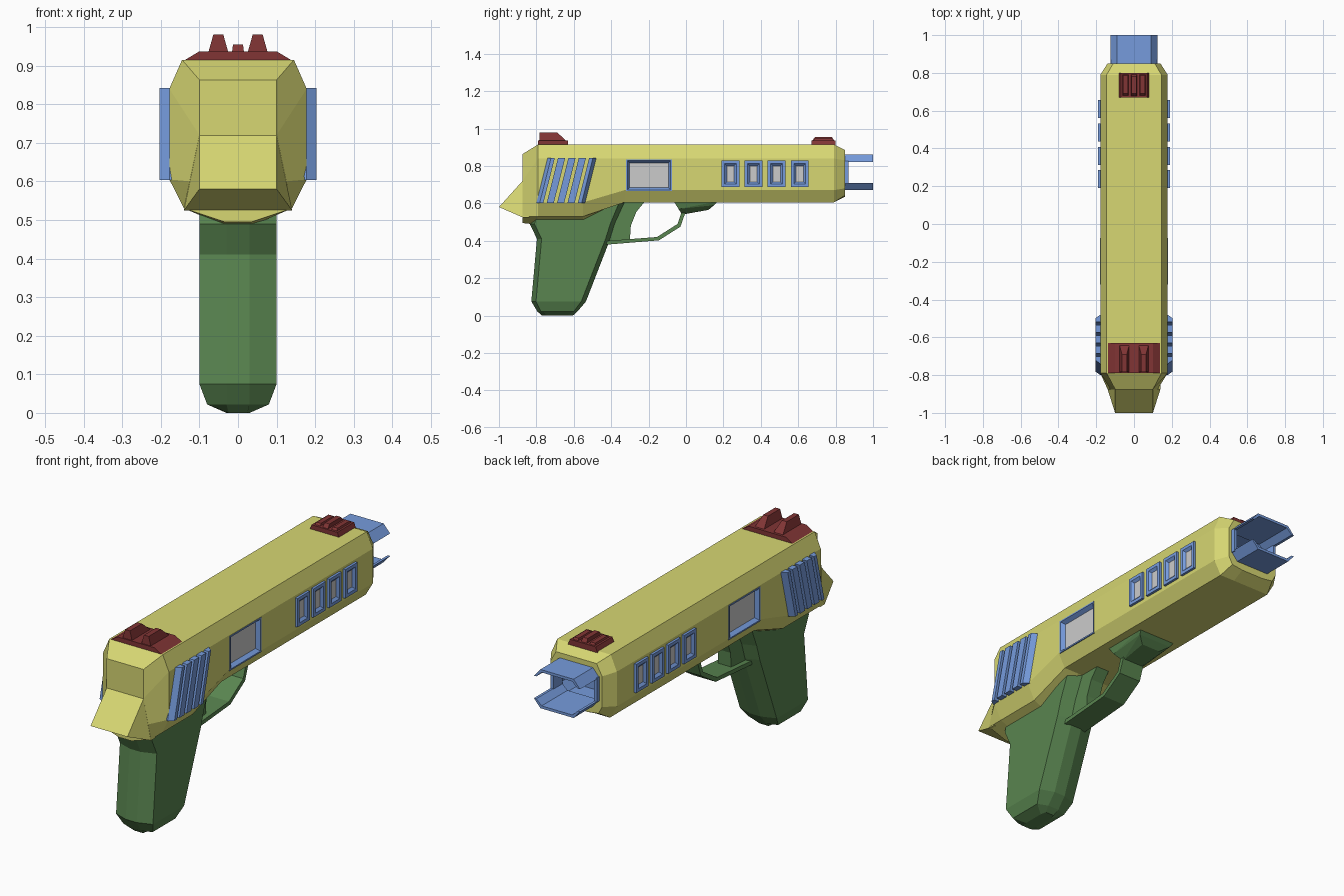
import bpy, bmesh
from mathutils import Vector

if "Cube" in bpy.data.objects:
    bpy.data.objects.remove(bpy.data.objects["Cube"])


def mat(name, r, g, b):
    m = bpy.data.materials.new(name)
    m.diffuse_color = (r, g, b, 1)
    m.use_nodes = True
    m.node_tree.nodes["Principled BSDF"].inputs["Base Color"].default_value = m.diffuse_color
    return m


YELLOW = mat("yellow", .68, .68, .17)
BLUE = mat("blue", .18, .33, .72)
GREEN = mat("green", .10, .235, .08)
RED = mat("dark_red", .22, .035, .035)
GREY = mat("light_grey", .6, .6, .6)


def finish(name, bm, *mats):
    bmesh.ops.recalc_face_normals(bm, faces=bm.faces)
    me = bpy.data.meshes.new(name)
    bm.to_mesh(me)
    bm.free()
    for m in mats:
        me.materials.append(m)
    ob = bpy.data.objects.new(name, me)
    bpy.context.collection.objects.link(ob)
    return ob


def loft(rings):
    """Bridge equal-length rings of points and cap both ends."""
    bm = bmesh.new()
    vs = [[bm.verts.new(p) for p in r] for r in rings]
    n = len(vs[0])
    for a, b in zip(vs, vs[1:]):
        for i in range(n):
            j = (i + 1) % n
            bm.faces.new((a[i], a[j], b[j], b[i]))
    bm.faces.new(vs[0])
    bm.faces.new(vs[-1])
    return bm


def hull(name, pts, m):
    bm = bmesh.new()
    for p in pts:
        bm.verts.new(p)
    bmesh.ops.convex_hull(bm, input=bm.verts)
    bmesh.ops.dissolve_limit(bm, angle_limit=.01, verts=bm.verts, edges=bm.edges)
    return finish(name, bm, m)


def side_prism(name, yz, x0, x1, m):
    return finish(name, loft([[(x, y, z) for y, z in yz] for x in (x0, x1)]), m)


def front_prism(name, xz, y0, y1, m):
    return finish(name, loft([[(x, y, z) for x, z in xz] for y in (y0, y1)]), m)


def section(y, half):
    """Mirror a right half outline (x, z) into a full ring at y."""
    return [(x, y, z) for x, z in half] + [(-x, y, z) for x, z in reversed(half)]


# Main body: faceted loft from tail to muzzle, then back into the bore
mid = [(.145, .915), (.178, .84), (.178, .67), (.14, .605), (.06, .605)]
rear = [(.145, .915), (.178, .84), (.178, .605), (.14, .53), (.035, .485)]
bore = [(.09, .86), (.125, .82), (.125, .71), (.105, .687), (.09, .67)]
bm = loft([
    section(-.875, [(.1, .863), (.1, .72), (.125, .6), (.14, .53), (.035, .495)]),
    section(-.79, rear), section(-.55, rear), section(-.33, mid), section(.79, mid),
    section(.85, [(.11, .885), (.14, .83), (.14, .68), (.12, .643), (.06, .635)]),
    section(.85, bore), section(.7, bore)])
for f in bm.faces:
    if all(v.co.y > .65 and abs(v.co.x) < .126 and .669 < v.co.z < .861 for v in f.verts):
        f.material_index = 1
body = finish("body", bm, YELLOW, BLUE)

# Opening through the body for the side port
PORT = (-.32, -.075, .665, .835)
y0, y1, z0, z1 = PORT
cut = side_prism("port_cutter", [(y0 + .005, z0 + .005), (y1 - .005, z0 + .005),
                                 (y1 - .005, z1 - .005), (y0 + .005, z1 - .005)], -.3, .3, YELLOW)
cut.hide_render = True
mod = body.modifiers.new("port", 'BOOLEAN')
mod.operation = 'DIFFERENCE'
mod.solver = 'EXACT'
mod.object = cut
bpy.context.view_layer.objects.active = body
bpy.ops.object.modifier_apply(modifier=mod.name)
bpy.data.objects.remove(cut)

# Rear tail spur
hull("tail_spur", [(s * x, y, z) for s in (1, -1) for x, y, z in
                   ((.1, -.874, .72), (.1, -1, .58), (.14, -.874, .525), (.1, -.84, .72), (.14, -.84, .525))], YELLOW)


def window(name, y0, y1, z0, z1, s, base, out, floor, border):
    """Framed window: blue frame with a sunken grey pane."""
    def rect(x, b):
        return [(s * x, y0 + b, z0 + b), (s * x, y1 - b, z0 + b),
                (s * x, y1 - b, z1 - b), (s * x, y0 + b, z1 - b)]
    bm = loft([rect(base, 0), rect(out, 0), rect(out, border), rect(floor, border + .012)])
    bm.faces.ensure_lookup_table()
    bm.faces[-1].material_index = 1
    finish(name, bm, BLUE, GREY)


for s, side in ((1, "right"), (-1, "left")):
    window(f"side_port_{side}", *PORT, s, .12, .18, .16, .007)
    for i in range(4):
        y = .19 + i * .1235
        window(f"vent_{side}_{i}", y, y + .095, .687, .828, s, .16, .19, .179, .016)
    # Slanted grip slats at the rear
    for i in range(5):
        a = -.8 + i * .0555
        w = .038
        pts = []
        for z, sh in ((.603, 0), (.842, .06)):
            lo = .018 if i == 0 else 0
            hi = .018 if i == 4 else 0
            pts += [(s * .15, a + sh, z), (s * .15, a + sh + w, z),
                    (s * .178, a + sh, z), (s * .178, a + sh + w, z),
                    (s * .203, a + sh + lo, z), (s * .203, a + sh + w - hi, z)]
        hull(f"slat_{side}_{i}", pts, BLUE)
    # Short wall joining the muzzle prongs
    front_prism(f"muzzle_wall_{side}", [(s * .11, .705), (s * .125, .705),
                                        (s * .125, .825), (s * .11, .825)], .8, .87, BLUE)

# Muzzle prongs: shallow folded plates above and below the bore
for name, s in (("upper", 1), ("lower", -1)):
    prong = [(.125, .055), (.09, .095), (-.09, .095), (-.125, .055),
             (-.112, .055), (-.083, .082), (.083, .082), (.112, .055)]
    front_prism(f"muzzle_prong_{name}", [(x, .765 + s * z) for x, z in prong], .8, 1, BLUE)

# Grip: chamfered loft upward
rings = []
for z, yb, yf, w, f, c in ((0, -.77, -.605, .03, .03, .03), (.022, -.795, -.58, .08, .03, .02),
                           (.075, -.827, -.535, .1, .03, .025), (.41, -.797, -.405, .1, .03, .025),
                           (.49, -.835, -.38, .1, .03, .025), (.61, -.8, -.325, .1, .03, .03)):
    e = min(f, w * .8)
    half = [(e, yf), (w, yf - c), (w, yb + c), (e, yb)]
    rings.append([(x, y, z) for x, y in half] + [(-x, y, z) for x, y in reversed(half)])
finish("grip", loft(rings), GREEN)

# Trigger guard: flat strap swept along a path
outer = [(-.44, .378), (-.145, .402), (-.03, .475), (0, .56), (0, .6)]
inner = [(-.022, .6), (-.022, .56), (-.045, .49), (-.155, .42), (-.44, .398)]
side_prism("trigger_guard", outer + inner, -.06, .06, GREEN)
hull("guard_lug", [(s * x, y, z) for s in (1, -1) for x, y, z in
                   ((.1, -.065, .61), (.1, .17, .61), (.09, -.04, .57), (.09, .15, .59),
                    (.05, -.02, .54), (.05, .12, .565))], GREEN)
side_prism("trigger", [(-.36, .61), (-.22, .61), (-.265, .555), (-.295, .48), (-.3, .405),
                       (-.42, .39)], -.035, .035, GREEN)


# Sights: wedge base with tapered ridges
def sight_base(name, y0, y1, wb, wt, top):
    front_prism(name, [(-wb, .91), (wb, .91), (wt, top), (-wt, top)], y0, y1, RED)


def ridge(name, x, y0, y1, yt0, yt1, wb, wt, z0, z1):
    hull(name, [(x + s * w, y, z) for s in (1, -1) for w, y, z in
                ((wb, y0, z0), (wb, y1, z0), (wt, yt0, z1), (wt, yt1, z1))], RED)


sight_base("rear_sight_base", -.79, -.63, .145, .1, .937)
for s, side in ((1, "right"), (-1, "left")):
    ridge(f"rear_sight_{side}", s * .051, -.785, -.635, -.783, -.69, .027, .013, .93, .98)
    ridge(f"front_sight_{side}", s * .045, .675, .795, .69, .785, .017, .012, .93, .946)
sight_base("front_sight_base", .67, .8, .08, .07, .937)
ridge("front_sight_post", 0, .672, .795, .69, .78, .016, .013, .93, .955)
